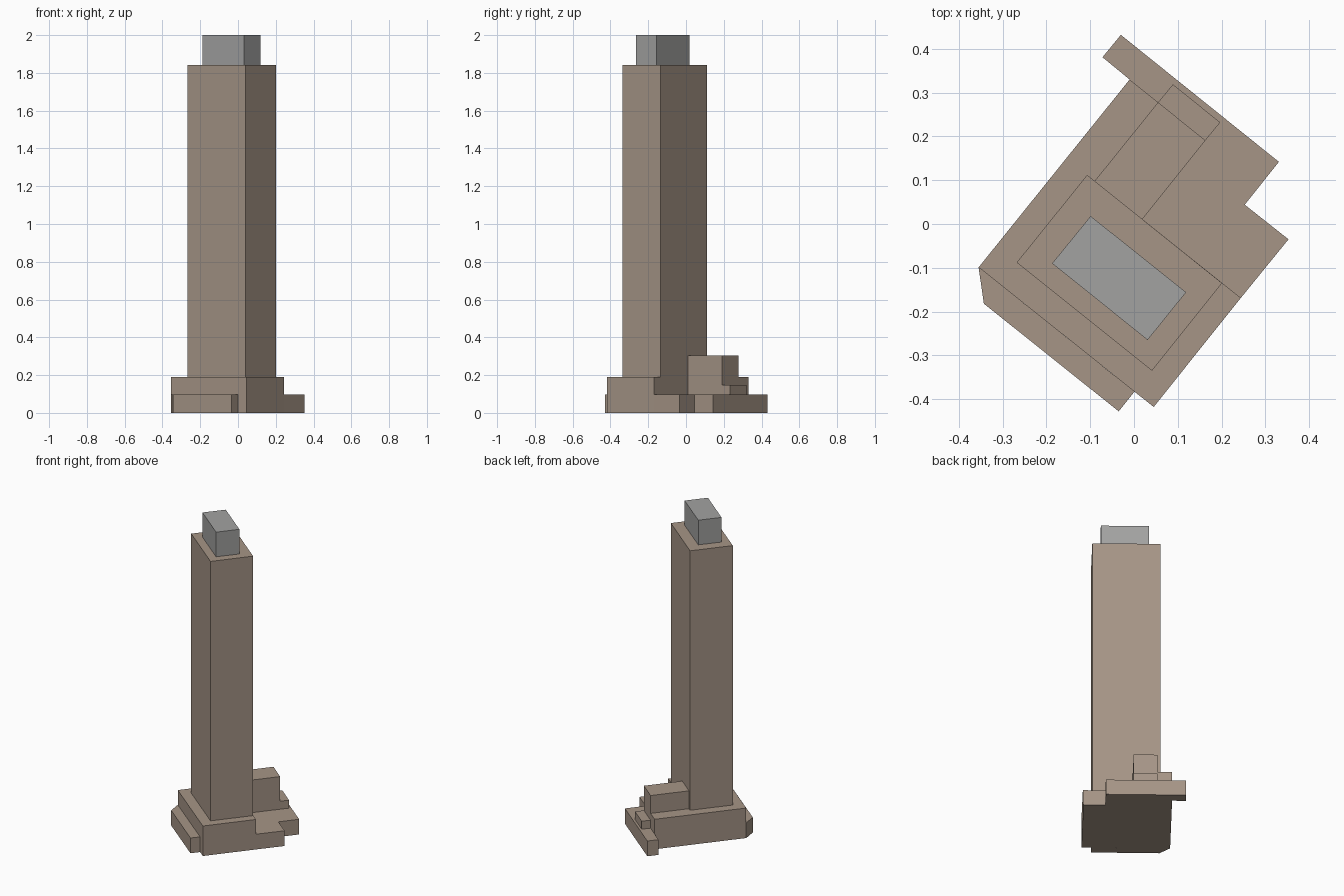
import bpy
import bmesh

if "Cube" in bpy.data.objects:
    bpy.data.objects.remove(bpy.data.objects["Cube"])


def material(name, rgb):
    mat = bpy.data.materials.new(name)
    mat.diffuse_color = (*rgb, 1)
    mat.use_nodes = True
    mat.node_tree.nodes["Principled BSDF"].inputs["Base Color"].default_value = mat.diffuse_color
    return mat


STONE = material("brown_stone", (0.38, 0.30, 0.24))
METAL = material("grey_metal", (0.36, 0.36, 0.355))


def prism(name, outline, z0, z1, mat=STONE):
    """Extrude a plan outline from z0 up to z1 as a closed solid."""
    bm = bmesh.new()
    face = bm.faces.new([bm.verts.new((x, y, z0)) for x, y in outline])
    new = bmesh.ops.extrude_face_region(bm, geom=[face], use_keep_orig=True)
    top = [g for g in new["geom"] if isinstance(g, bmesh.types.BMVert)]
    bmesh.ops.translate(bm, verts=top, vec=(0, 0, z1 - z0))
    bmesh.ops.recalc_face_normals(bm, faces=bm.faces)
    mesh = bpy.data.meshes.new(name)
    bm.to_mesh(mesh)
    bm.free()
    mesh.materials.append(mat)
    obj = bpy.data.objects.new(name, mesh)
    bpy.context.collection.objects.link(obj)
    return obj


LOW, MID = 0.097, 0.191

# Low terrace along the front
prism("front_terrace",
      [(-0.355, -0.099), (-0.343, -0.182), (-0.035, -0.428), (0.001, -0.383)], 0, LOW)

# L-shaped podium under the tower and along the left side
prism("podium",
      [(-0.355, -0.099), (0.045, -0.418), (0.244, -0.169), (0.019, 0.011),
       (-0.090, 0.098), (0.055, 0.278), (-0.010, 0.330)], 0, MID)

# Low stepped base at the back
prism("rear_base",
      [(0.244, -0.169), (0.353, -0.035), (0.253, 0.044), (0.331, 0.142),
       (-0.030, 0.432), (-0.072, 0.381), (-0.010, 0.330), (0.055, 0.278),
       (-0.090, 0.098)], 0, LOW)

# Annex behind the tower, with a lower step at its end
prism("annex",
      [(-0.090, 0.098), (0.019, 0.011), (0.163, 0.191), (0.055, 0.278)], LOW, 0.305)
prism("annex_step",
      [(0.055, 0.278), (0.163, 0.191), (0.197, 0.232), (0.089, 0.319)], LOW, 0.148)

# Main shaft and rooftop plant room
prism("tower",
      [(-0.268, -0.088), (0.041, -0.335), (0.201, -0.135), (-0.107, 0.112)], MID, 1.843)
prism("roof_plant_room",
      [(-0.187, -0.090), (0.031, -0.265), (0.119, -0.156), (-0.099, 0.018)], 1.843, 2.0, METAL)
